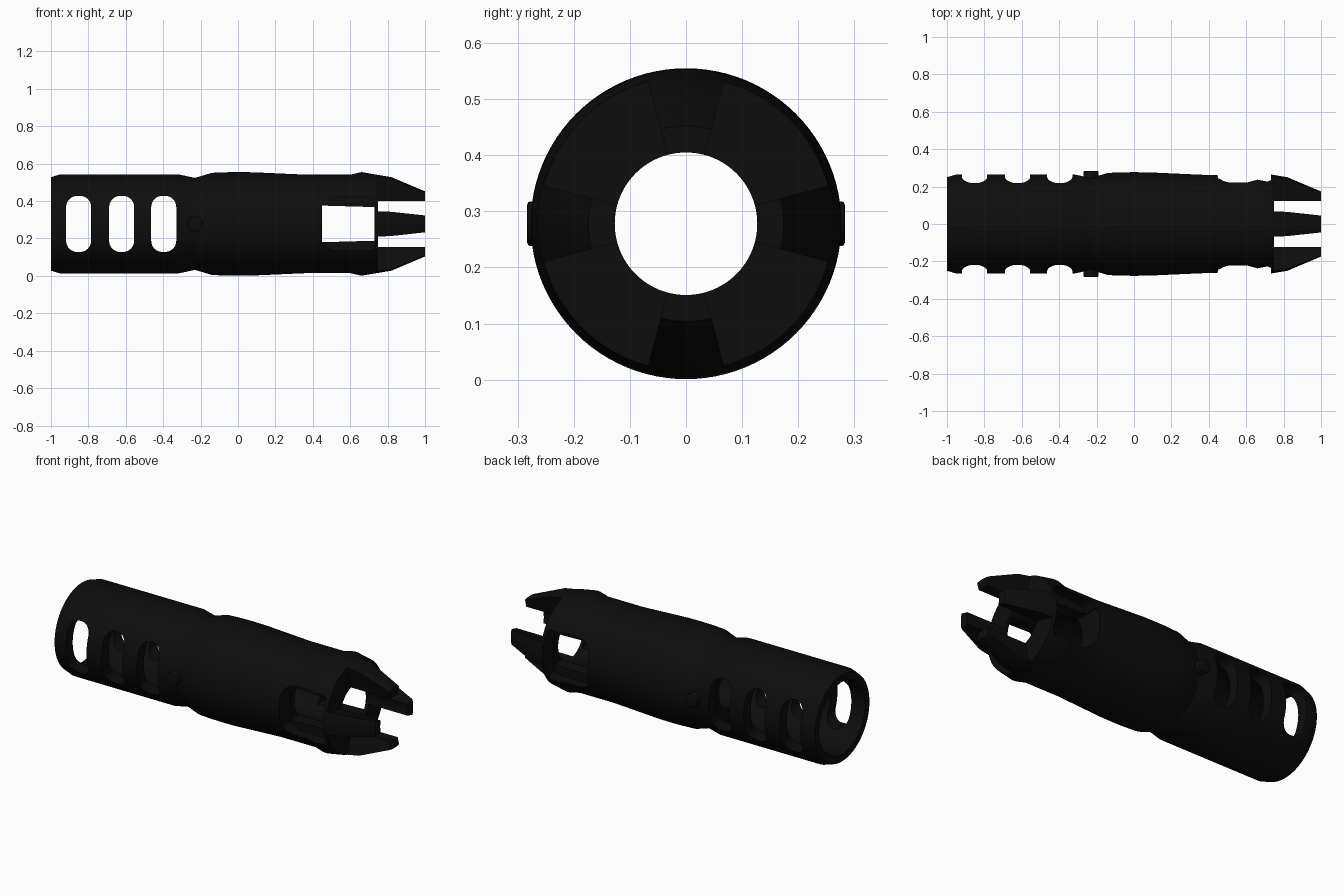
import bpy, bmesh, math
from mathutils import Matrix, Vector

if "Cube" in bpy.data.objects:
    bpy.data.objects.remove(bpy.data.objects["Cube"], do_unlink=True)

AXIS = 0.278
black = bpy.data.materials.new("matte_black")
black.use_nodes = True
black.diffuse_color = (0.004, 0.004, 0.004, 1)
bsdf = next(n for n in black.node_tree.nodes if n.type == "BSDF_PRINCIPLED")
bsdf.inputs["Base Color"].default_value = (0.004, 0.004, 0.004, 1)


def add_object(name, bm):
    bmesh.ops.recalc_face_normals(bm, faces=bm.faces)
    mesh = bpy.data.meshes.new(name)
    bm.to_mesh(mesh)
    bm.free()
    mesh.materials.append(black)
    obj = bpy.data.objects.new(name, mesh)
    bpy.context.collection.objects.link(obj)
    return obj


def lathe(name, profile, steps=96):
    """Revolve a closed (x, radius) loop around the long axis."""
    bm = bmesh.new()
    rings = []
    for i in range(steps):
        a = math.tau * i / steps
        rings.append([bm.verts.new((x, r * math.cos(a), AXIS + r * math.sin(a)))
                      for x, r in profile])
    n = len(profile)
    for i in range(steps):
        a, b = rings[i], rings[(i + 1) % steps]
        for j in range(n):
            k = (j + 1) % n
            bm.faces.new((a[j], a[k], b[k], b[j]))
    return add_object(name, bm)


def prism(name, points, offset):
    """Extrude a flat polygon along an offset."""
    bm = bmesh.new()
    face = bm.faces.new([bm.verts.new(p) for p in points])
    ext = bmesh.ops.extrude_face_region(bm, geom=[face])
    bmesh.ops.translate(bm, vec=Vector(offset),
                        verts=[v for v in ext["geom"] if isinstance(v, bmesh.types.BMVert)])
    return add_object(name, bm)


def rounded_slot(name, x0, x1, half, radius, y0, y1, right_radius=None):
    """Rounded rectangle in the xz plane, extruded along y."""
    rr = radius if right_radius is None else right_radius
    corners = [(x1 - rr, half - rr, rr, 0), (x0 + radius, half - radius, radius, 90),
               (x0 + radius, radius - half, radius, 180), (x1 - rr, rr - half, rr, 270)]
    points = []
    for cx, cz, r, start in corners:
        for i in range(9):
            a = math.radians(start + i * 90 / 8)
            points.append((cx + r * math.cos(a), y0, AXIS + cz + r * math.sin(a)))
    return prism(name, points, (0, y1 - y0, 0))


# Main tube: outer shape from rear to tip, then the bore back again
outer = [(-1, 0.25), (-0.95, 0.265), (-0.32, 0.265), (-0.23, 0.246), (-0.14, 0.273),
         (-0.07, 0.276), (0, 0.277), (0.08, 0.276), (0.37, 0.263), (0.6, 0.263),
         (0.66, 0.277), (0.82, 0.25), (1, 0.174)]
bore = [(1, 0.127), (-0.3, 0.127), (-0.3, 0.2), (-0.98, 0.2), (-1, 0.21)]
tube = lathe("muzzle_tube", outer + bore)

cutters = []
# Three rounded ports straight through the sides
for i, x in enumerate((-0.852, -0.622, -0.397)):
    cutters.append(rounded_slot(f"port_cutter_{i}", x - 0.067, x + 0.067, 0.15, 0.06, -0.5, 0.5))

# Side windows: a shallow rounded pocket around a tapered opening
for side in (-1, 1):
    cutters.append(rounded_slot(f"pocket_cutter_{side}", 0.447, 0.732, 0.143, 0.08,
                                side * 0.16, side * 0.5, 0.03))
opening = [(0.45, 0.098), (0.73, 0.09), (0.73, -0.09), (0.45, -0.098)]
cutters.append(prism("window_cutter", [(x, -0.5, AXIS + z) for x, z in opening], (0, 1, 0)))

# Four wedge gaps leave four prongs at the tip
for i in range(4):
    wedge = []
    for r, deg in ((0.05, 15), (0.6, 15), (0.6, 75), (0.05, 75)):
        a = math.radians(deg + 90 * i)
        wedge.append((0.748, r * math.cos(a), AXIS + r * math.sin(a)))
    cutters.append(prism(f"gap_cutter_{i}", wedge, (0.4, 0, 0)))

for cutter in cutters:
    cutter.hide_render = True
    mod = tube.modifiers.new(cutter.name, "BOOLEAN")
    mod.object = cutter
    mod.operation = "DIFFERENCE"
    mod.solver = "EXACT"

# Bake the cuts and drop the cutters
depsgraph = bpy.context.evaluated_depsgraph_get()
baked = bpy.data.meshes.new_from_object(tube.evaluated_get(depsgraph))
tube.modifiers.clear()
tube.data = baked
for cutter in cutters:
    bpy.data.objects.remove(cutter, do_unlink=True)

# Locking pins on both sides of the neck
parts = [tube]
for side, label in ((1, "back"), (-1, "front")):
    bm = bmesh.new()
    place = Matrix.Translation((-0.23, side * 0.243, AXIS)) @ Matrix.Rotation(math.pi / 2, 4, "X")
    bmesh.ops.create_cone(bm, cap_ends=True, segments=32, radius1=0.04, radius2=0.04,
                          depth=0.08, matrix=place)
    rim = [e for e in bm.edges if all(abs(v.co.y) > 0.25 for v in e.verts)]
    bmesh.ops.bevel(bm, geom=rim, offset=0.006, segments=2, affect="EDGES", profile=0.5)
    parts.append(add_object(f"{label}_pin", bm))

for obj in parts:
    bpy.ops.object.select_all(action="DESELECT")
    obj.select_set(True)
    bpy.context.view_layer.objects.active = obj
    bpy.ops.object.shade_smooth_by_angle(angle=math.radians(25))
